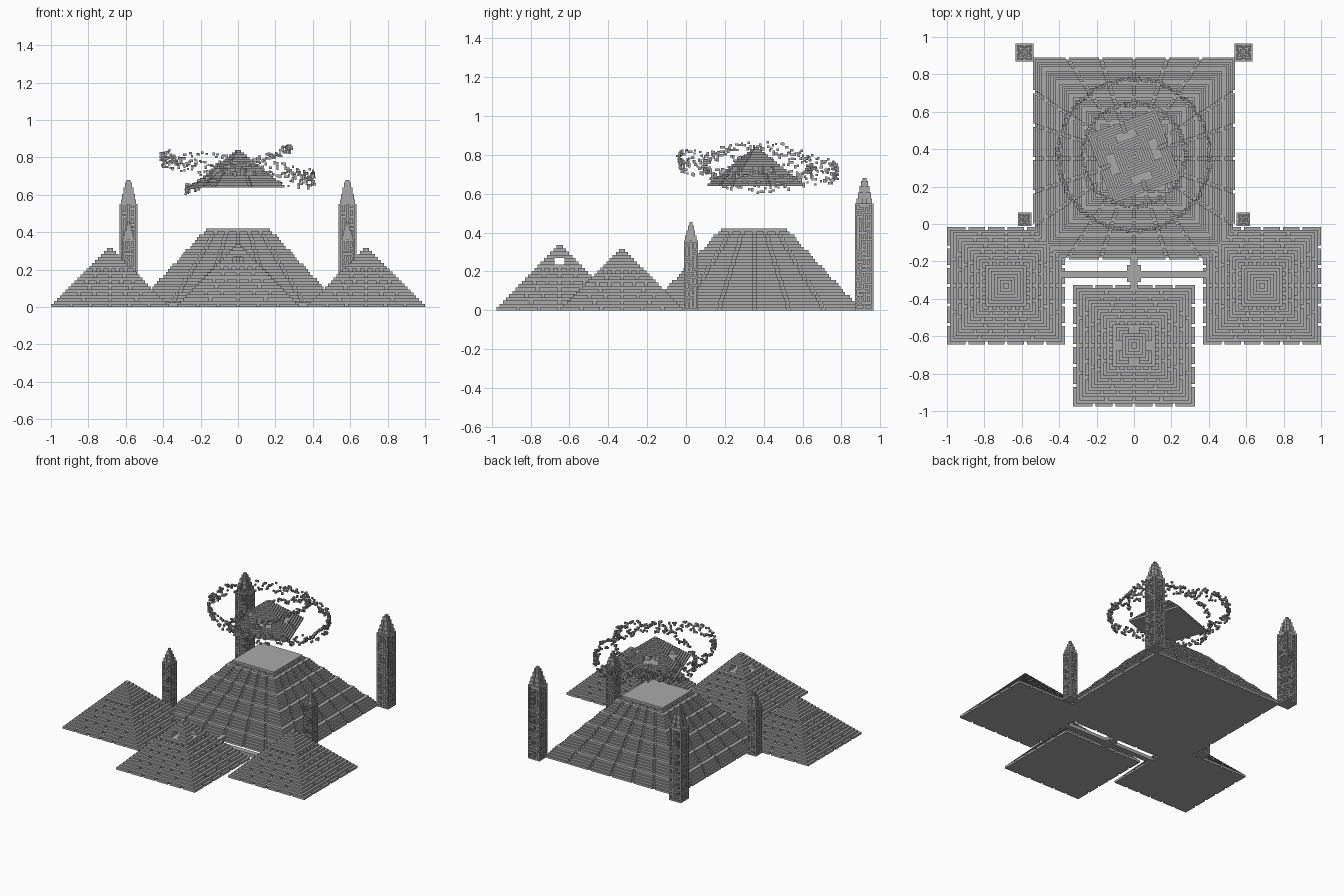
import bpy, bmesh, math, random
from mathutils import Matrix, Vector

if "Cube" in bpy.data.objects:
    bpy.data.objects.remove(bpy.data.objects["Cube"])

random.seed(7)
stone = bpy.data.materials.new("grey_stone")
stone.diffuse_color = (0.40, 0.40, 0.40, 1)
stone.use_nodes = True
stone.node_tree.nodes["Principled BSDF"].inputs["Base Color"].default_value = stone.diffuse_color


def finish(bm, name, loc=(0, 0, 0), rot=0):
    bmesh.ops.recalc_face_normals(bm, faces=bm.faces)
    mesh = bpy.data.meshes.new(name)
    bm.to_mesh(mesh)
    bm.free()
    mesh.materials.append(stone)
    return place(mesh, name, loc, rot)


def place(mesh, name, loc, rot=0):
    ob = bpy.data.objects.new(name, mesh)
    ob.location = loc
    ob.rotation_euler.z = rot
    bpy.context.collection.objects.link(ob)
    return ob


def box(bm, x0, x1, y0, y1, z0, z1):
    m = Matrix.Translation(((x0 + x1) / 2, (y0 + y1) / 2, (z0 + z1) / 2))
    m = m @ Matrix.Diagonal((x1 - x0, y1 - y0, z1 - z0, 1))
    bmesh.ops.create_cube(bm, size=1, matrix=m)


def slab(bm, h, z0, z1, notches=()):
    """Square layer whose four sides carry the same (centre, half width, depth) notches."""
    side = [(-h, -h)]
    for c, w, d in notches:
        side += [(c - w, -h), (c - w, -h + d), (c + w, -h + d), (c + w, -h)]
    pts = []
    for _ in range(4):
        pts += side
        side = [(-y, x) for x, y in side]
    lo = [bm.verts.new((x, y, z0)) for x, y in pts]
    hi = [bm.verts.new((x, y, z1)) for x, y in pts]
    bm.faces.new(lo[::-1])
    bm.faces.new(hi)
    n = len(pts)
    for i in range(n):
        j = (i + 1) % n
        bm.faces.new((lo[i], lo[j], hi[j], hi[i]))


def corners(bm, gap, h, z0, z1):
    """Four corner blocks leaving crossing passages between them."""
    for sx in (0, 1):
        for sy in (0, 1):
            x = (gap, h) if sx else (-h, -gap)
            y = (gap, h) if sy else (-h, -gap)
            box(bm, *x, *y, z0, z1)


# Large truncated pyramid: fine steps, wider ledges, grooves down the slopes
bm = bmesh.new()
layers, h, dz = 27, 0.54, 0.42 / 27
for i in range(layers):
    grooves = [(f * h, 0.009, 0.011) for f in (-0.66, -0.33, 0, 0.33, 0.66)]
    slab(bm, h, i * dz, (i + 1) * dz, grooves if i < layers - 1 else ())
    h -= 0.0255 if i % 5 == 4 else 0.0115
finish(bm, "main_pyramid", (0, 0.35, 0))


# Smaller pyramids
def small_pyramid(half, height, n, passage=()):
    bm = bmesh.new()
    dz = height / n
    for i in range(n):
        h = half * (1 - i / n)
        if i in passage:
            corners(bm, 0.026, h, i * dz, (i + 1) * dz)
            continue
        fr = (-0.66, -0.33, 0, 0.33, 0.66) if i % 4 == 0 else (-0.5, 0, 0.5)
        cuts = [(f * h, 0.008, half / n) for f in fr] if i < n - 6 and i % 2 == 0 else ()
        slab(bm, h, i * dz, (i + 1) * dz, cuts)
    return bm


side = finish(small_pyramid(0.315, 0.315, 20), "left_pyramid", (-0.685, -0.33, 0))
place(side.data, "right_pyramid", (0.685, -0.33, 0))
finish(small_pyramid(0.325, 0.335, 20, (14, 15)), "front_pyramid", (0, -0.65, 0))

# Low cross-shaped causeway linking the pyramids
bm = bmesh.new()
box(bm, -0.40, 0.40, -0.29, -0.25, 0, 0.025)
box(bm, -0.018, 0.018, -0.36, -0.14, 0, 0.035)
box(bm, -0.037, 0.037, -0.31, -0.22, 0, 0.03)
finish(bm, "causeway")


# Towers with maze-like raised relief and stepped tops
def tower(half, shoulder, tiers, cols):
    bm = bmesh.new()
    p = 2 * half / cols
    core = half - p * 0.8
    box(bm, -core, core, -core, core, 0, shoulder)
    rows = int(round(shoulder / p))
    pz = shoulder / rows
    for k in range(4):
        start = len(bm.verts)
        for r in range(rows):
            run = None
            for c in range(cols + 1):
                edge = c in (0, cols - 1) or r in (0, rows - 1)
                odd = (r % 2) + (c % 2)
                up = c < cols and (edge or odd == 0 or (odd == 1 and random.random() < 0.5))
                if up and run is None:
                    run = c
                if not up and run is not None:
                    box(bm, -half + run * p, -half + c * p, -half, -core,
                        r * pz, (r + 1) * pz)
                    run = None
        bm.verts.ensure_lookup_table()
        bmesh.ops.rotate(bm, verts=bm.verts[start:], cent=(0, 0, 0),
                         matrix=Matrix.Rotation(k * math.pi / 2, 3, 'Z'))
    z = shoulder
    for h, top in tiers:
        slab(bm, h, z, top, [(0, h * 0.2, h * 0.2)])
        z = top
    return bm


back = finish(tower(0.048, 0.55, [(0.04, 0.575), (0.034, 0.605), (0.026, 0.64),
              (0.018, 0.665), (0.01, 0.68)], 9), "back_left_tower", (-0.585, 0.918, 0))
place(back.data, "back_right_tower", (0.585, 0.918, 0))
front = finish(tower(0.036, 0.36, [(0.029, 0.385), (0.022, 0.41), (0.015, 0.435),
               (0.008, 0.455)], 7), "front_left_tower", (-0.585, 0.025, 0))
place(front.data, "front_right_tower", (0.585, 0.025, 0))

# Floating rotated pyramid with deep niches on each side
bm = bmesh.new()
n, dz = 16, 0.2 / 16
for i in range(n):
    h = 0.195 * (1 - i / n)
    if 5 <= i <= 7:
        corners(bm, 0.055, h, i * dz, (i + 1) * dz)
        slab(bm, 0.08, i * dz, (i + 1) * dz, [(0, 0.016, 0.03)])
    else:
        slab(bm, h, i * dz, (i + 1) * dz, [(0, 0.01, 0.011)] if i < 5 else ())
finish(bm, "floating_pyramid", (0, 0.36, 0.64), math.radians(20))


# Two tilted rings of floating rubble
def rubble_ring(name, count, radius, tilt, spread):
    bm = bmesh.new()
    s = 0.006
    for i in range(count):
        a = 2 * math.pi * (i + random.random()) / count
        r = radius + random.uniform(-0.008, 0.008)
        x, y = r * math.cos(a), r * math.sin(a)
        z = tilt.x * x + tilt.y * y + random.uniform(-spread, spread)
        size = [s, s, s]
        size[random.randrange(3)] *= random.choice((1, 1.5, 2.2))
        box(bm, x - size[0], x + size[0], y - size[1], y + size[1],
            z - size[2], z + size[2])
    finish(bm, name, (0, 0.37, 0.74))


rubble_ring("outer_rubble_ring", 270, 0.405, Vector((-0.13, -0.07)), 0.04)
rubble_ring("inner_rubble_ring", 130, 0.275, Vector((0.40, 0.0)), 0.025)
